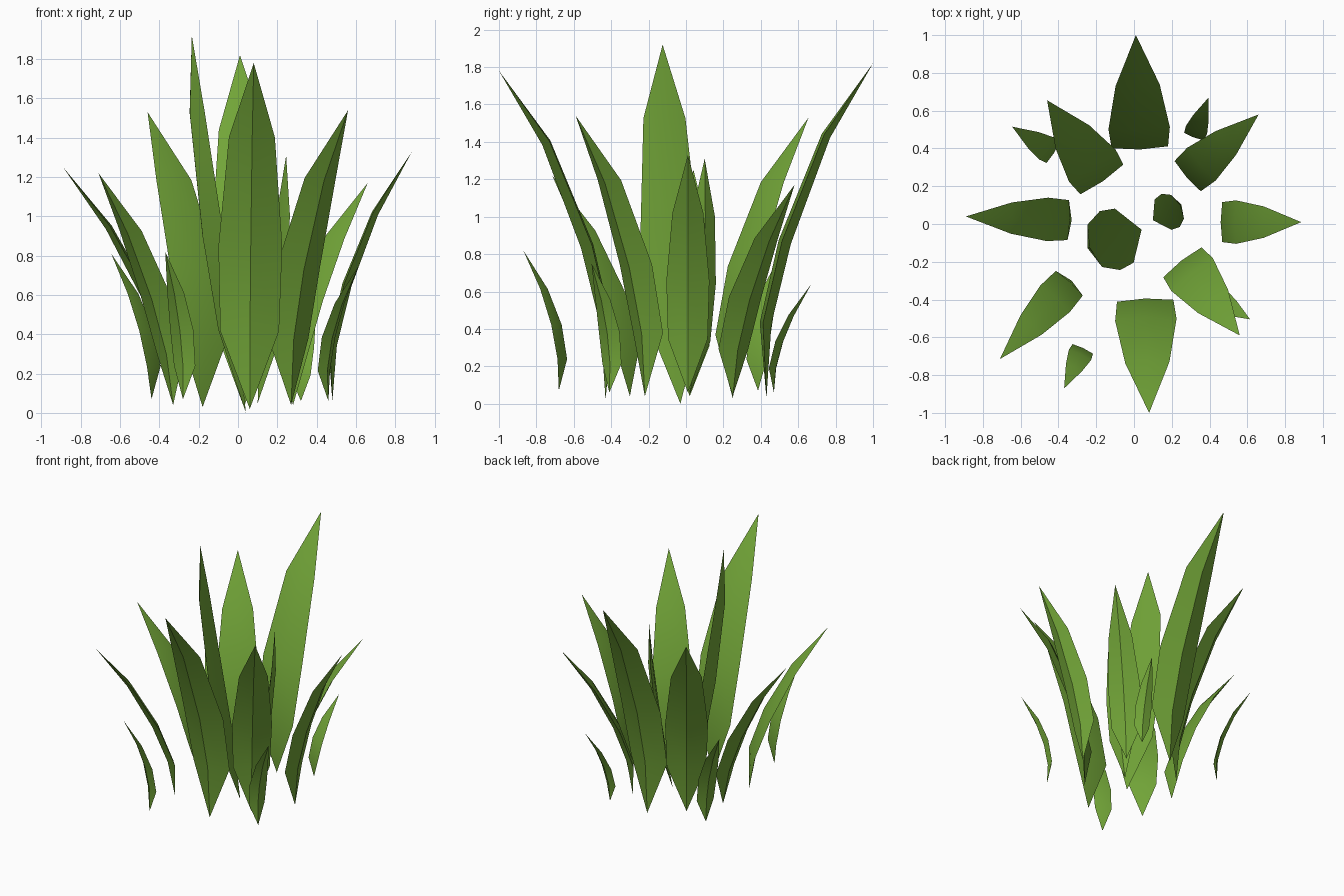
import bpy, bmesh, math
from mathutils import Vector

if "Cube" in bpy.data.objects:
    bpy.data.objects.remove(bpy.data.objects["Cube"])

green = bpy.data.materials.new("leaf green")
green.diffuse_color = (0.17, 0.38, 0.04, 1)
green.use_nodes = True
green.node_tree.nodes["Principled BSDF"].inputs["Base Color"].default_value = green.diffuse_color

# (base xy, base z, tip xyz, full width, bow): bow < 0 stays upright then arches outward
blades = [
    ((0.06, -0.43), 0.02, (0.08, -1.00, 1.78), 0.325, -0.19),
    ((0.03, 0.43), 0.03, (0.01, 1.00, 1.82), 0.325, -0.19),
    ((-0.33, 0.02), 0.04, (-0.89, 0.04, 1.25), 0.23, -0.135),
    ((0.48, 0.01), 0.06, (0.885, 0.01, 1.33), 0.23, -0.13),
    ((-0.18, 0.25), 0.03, (-0.46, 0.655, 1.53), 0.30, -0.16),
    ((0.28, 0.25), 0.04, (0.66, 0.58, 1.17), 0.23, -0.135),
    ((0.32, 0.47), 0.06, (0.395, 0.67, 0.64), 0.12, -0.07),
    ((-0.44, 0.385), 0.07, (-0.645, 0.515, 0.81), 0.14, -0.085),
    ((-0.33, -0.30), 0.04, (-0.71, -0.715, 1.22), 0.21, -0.135),
    ((-0.28, -0.68), 0.07, (-0.37, -0.87, 0.82), 0.13, -0.085),
    ((0.27, -0.22), 0.04, (0.56, -0.59, 1.54), 0.28, -0.16),
    ((0.46, -0.41), 0.06, (0.615, -0.505, 0.75), 0.13, -0.085),
    ((0.04, -0.03), 0.0, (-0.235, -0.125, 1.92), 0.33, 0.04),
    ((0.10, 0.02), 0.05, (0.245, 0.10, 1.31), 0.20, 0.03),
]


def make_blade(name, base, bz, tip, width, bow):
    """Pointed blade: nearly flat inner face, ridged outer face."""
    b, e = Vector((base[0], base[1], bz)), Vector(tip)
    out = Vector((e.x - b.x, e.y - b.y, 0)).normalized()
    side = Vector((-out.y, out.x, 0))
    h = e.z - b.z
    rows = [(0.225, 0.8, 0.92), (0.47, 1.0, 1.0), (0.68 + 0.06 * h, 0.76, 0.72)]
    centres = [b] + [b.lerp(e, t) + out * bow * k for t, k, _ in rows] + [e]
    bm = bmesh.new()
    first, last = bm.verts.new(b), bm.verts.new(e)
    rings = []
    for i, (_, _, s) in enumerate(rows, 1):
        tangent = (centres[i + 1] - centres[i - 1]).normalized()
        normal = side.cross(tangent).normalized()
        if normal.dot(out) < 0:
            normal.negate()
        w, c = width * s, centres[i]
        rings.append([bm.verts.new(p) for p in (
            c + side * w / 2, c + normal * w * 0.17,
            c - side * w / 2, c - normal * w * 0.04)])
    for k in range(4):
        n = (k + 1) % 4
        bm.faces.new((first, rings[0][n], rings[0][k]))
        for lo, hi in zip(rings, rings[1:]):
            bm.faces.new((lo[k], lo[n], hi[n], hi[k]))
        bm.faces.new((rings[-1][k], rings[-1][n], last))
    bmesh.ops.recalc_face_normals(bm, faces=bm.faces)
    mesh = bpy.data.meshes.new(name)
    bm.to_mesh(mesh)
    bm.free()
    mesh.materials.append(green)
    ob = bpy.data.objects.new(name, mesh)
    bpy.context.collection.objects.link(ob)
    bpy.ops.object.select_all(action='DESELECT')
    ob.select_set(True)
    bpy.context.view_layer.objects.active = ob
    bpy.ops.object.shade_smooth_by_angle(angle=math.radians(28))


# the tuft of grass
for i, data in enumerate(blades, 1):
    make_blade(f"grass_blade_{i}", *data)
